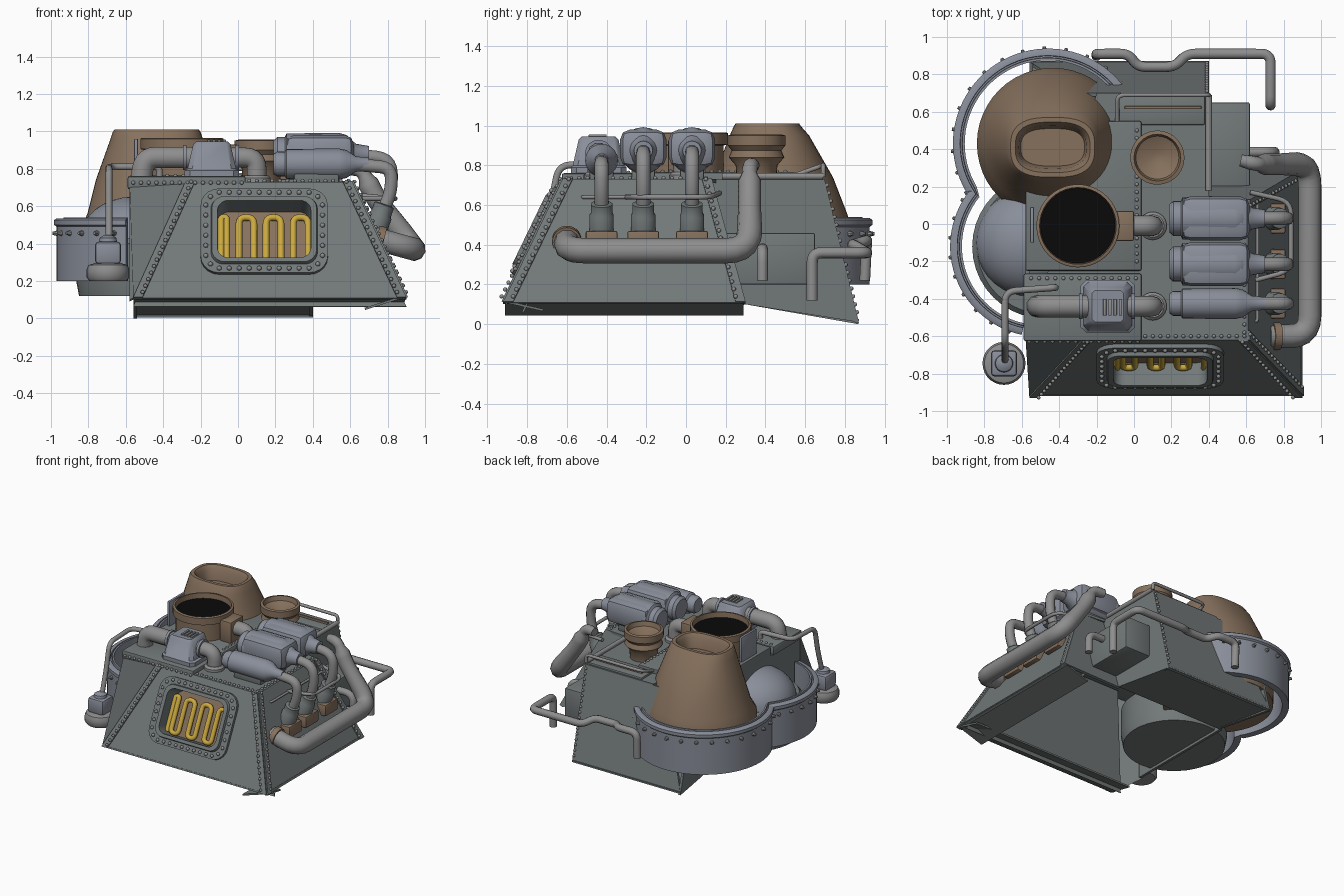
import bpy, bmesh
from math import sin, cos, pi, radians
from mathutils import Vector as V, Matrix as M

if "Cube" in bpy.data.objects:
    bpy.data.objects.remove(bpy.data.objects["Cube"])

def mat(name, c):
    m = bpy.data.materials.new(name)
    m.diffuse_color = (*c, 1)
    m.use_nodes = True
    m.node_tree.nodes["Principled BSDF"].inputs["Base Color"].default_value = m.diffuse_color
    return m
HULL = mat("hull_grey", (.17, .19, .19)); STEEL = mat("blue_steel", (.25, .27, .32))
RUST = mat("rust", (.24, .165, .11)); GOLD = mat("gold", (.6, .4, .05))
BLACK = mat("black", (.003, .003, .003)); PIPE = mat("pipe_grey", (.27, .27, .27))

def add(name, me, m, smooth=True):
    o = bpy.data.objects.new(name, me)
    bpy.context.collection.objects.link(o)
    me.materials.clear(); me.materials.append(m)
    if smooth:
        bpy.ops.object.select_all(action='DESELECT')
        o.select_set(True); bpy.context.view_layer.objects.active = o
        bpy.ops.object.shade_smooth_by_angle(angle=radians(38))
    return o

def finish(name, bm, m, smooth=True):
    bmesh.ops.recalc_face_normals(bm, faces=bm.faces[:])
    me = bpy.data.meshes.new(name); bm.to_mesh(me); bm.free()
    return add(name, me, m, smooth)

def loft(name, rings, m, caps=(True, True), smooth=True):
    bm = bmesh.new()
    vs = [[bm.verts.new(p) for p in r] for r in rings]
    n = len(vs[0])
    for a, b in zip(vs, vs[1:]):
        for i in range(n):
            bm.faces.new((a[i], a[(i+1) % n], b[(i+1) % n], b[i]))
    if caps[0]: bm.faces.new(vs[0])
    if caps[1]: bm.faces.new(vs[-1])
    return finish(name, bm, m, smooth)

def lathe(name, prof, loc, m, axis=(0, 0, 1), n=28):
    q = V((0, 0, 1)).rotation_difference(V(axis))
    return loft(name, [[q @ V((r*cos(2*pi*i/n), r*sin(2*pi*i/n), h)) + V(loc) for i in range(n)] for r, h in prof], m)

def box(name, x, y, z, m, bevel=.01):
    bm = bmesh.new()
    bmesh.ops.create_cube(bm, size=1)
    for v in bm.verts:
        v.co = [(a[0]+a[1])/2 + c*(a[1]-a[0]) for a, c in zip((x, y, z), v.co)]
    if bevel:
        bmesh.ops.bevel(bm, geom=bm.edges[:], offset=bevel, segments=2, affect='EDGES', profile=.5)
    return finish(name, bm, m)

def panel(name, pts, m=HULL, t=.02, lift=0, centre=(0, 0, .35)):
    pts = [V(p) for p in pts]
    n = (pts[1]-pts[0]).cross(pts[2]-pts[0]).normalized()
    if n.dot(pts[0]-V(centre)) < 0: n = -n
    return loft(name, [[p+n*lift for p in pts], [p+n*(lift-t) for p in pts]], m, smooth=False)

def tube(name, pts, r, m=PIPE, rad=.07, taper=None):
    pts = [V(p) for p in pts]; out = [(pts[0], 0)]
    for i in range(1, len(pts)-1):
        p = pts[i]; a, b = pts[i-1]-p, pts[i+1]-p
        k = min(rad, a.length*.48, b.length*.48)
        a, b = p+a.normalized()*k, p+b.normalized()*k
        out += [(a*(1-t)**2 + p*2*t*(1-t) + b*t*t, i) for t in (0, .2, .4, .6, .8, 1)]
    out.append((pts[-1], len(pts)-1))
    cu = bpy.data.curves.new(name, 'CURVE'); cu.dimensions = '3D'
    cu.bevel_depth = r; cu.bevel_resolution = 3; cu.use_fill_caps = True
    s = cu.splines.new('POLY'); s.points.add(len(out)-1)
    for sp, (p, i) in zip(s.points, out):
        sp.co = (*p, 1); sp.radius = taper[i] if taper else 1
    tmp = bpy.data.objects.new("tmp", cu); bpy.context.collection.objects.link(tmp)
    me = bpy.data.meshes.new_from_object(tmp.evaluated_get(bpy.context.evaluated_depsgraph_get()))
    bpy.data.objects.remove(tmp)
    return add(name, me, m)

def rivets(name, lines, r=.011, step=.042, m=PIPE):
    bm = bmesh.new()
    for a, b in lines:
        a, b = V(a), V(b); n = max(1, round((b-a).length/step))
        for i in range(n+1):
            bmesh.ops.create_uvsphere(bm, u_segments=8, v_segments=5, radius=r, matrix=M.Translation(a.lerp(b, i/n)))
    return finish(name, bm, m)

# --- armoured hull panels, open underneath
A, B, A2, B2 = (-.56, -.92, .11), (.9, -.92, .11), (-.28, -.62, .73), (.61, -.62, .73)
C, C2 = (.9, .3, .11), (.61, .13, .73)
front = panel("front_panel", [A, B, B2, A2])
panel("front_inner_wall", [A, B, B2, A2], t=.01, lift=-.105)
panel("front_lip", [A, B, (.88, -.72, .065), (-.56, -.72, .065)], t=.012)
panel("right_panel", [B, C, C2, B2])
panel("left_front_panel", [A, A2, (-.58, -.61, .73), (-.58, -.61, .1)])
panel("left_wall", [(-.58, -.61, .1), (-.58, .3, .1), (-.58, .3, .7), (-.58, -.61, .7)])
panel("left_rear_wall", [(-.56, .3, .1), (-.56, .87, 0), (-.56, .77, .4), (-.56, .3, .4)])
panel("right_rear_corner", [C, C2, (.39, .13, .73), (.39, .3, .1)])
panel("rear_side_wall", [(.4, .13, .72), (.4, .3, .1), (.4, .87, .01), (.4, .7, .72)])
panel("rear_panel", [(-.56, .87, .01), (.4, .87, .01), (.4, .7, .72), (-.3, .7, .72)])
panel("rear_floor", [(-.56, .3, .1), (.4, .3, .1), (.4, .87, .015), (-.56, .87, .015)], t=.01)
panel("roof", [(-.56, -.62, .73), (.61, -.62, .73), (.61, .13, .73), (.4, .15, .73), (.4, .7, .73), (-.2, .7, .73)])
panel("side_skirt", [(.9, -.91, .115), (.9, .29, .115), (.68, .29, .045), (.68, -.91, .045)], t=.012)
box("raised_deck_front", (-.59, .04), (-.625, -.265), (.69, .76), HULL)
box("raised_deck_rear", (-.58, .04), (-.25, .55), (.69, .765), HULL)
box("rear_side_box", (.38, .62), (.2, .65), (.2, .46), HULL)
box("roof_rear_hatch", (-.09, .38), (.53, .69), (.72, .745), HULL)
box("roof_slot", (-.05, .36), (.615, .63), (.74, .76), RUST, .003)

# --- edge strips and rivets
def strip(name, p, q, dx, dy):
    d = V((dx, dy, 0))
    panel(name, [p, q, V(q)+d, V(p)+d], t=.014, lift=.01)
strip("front_strip_left", A, A2, .05, 0); strip("front_strip_right", B, B2, -.05, 0)
strip("side_strip_front", B, B2, 0, .05); strip("side_strip_rear", C, C2, 0, -.05)
def shift(p, *d): return V(p)+V(d)
rivets("edge_rivets", [(shift(A, .05, -.008, .03), shift(A2, .03, -.012, 0)), (shift(B, -.05, -.008, .03), shift(B2, -.03, -.012, 0)),
    (shift(B, -.002, .05, .03), shift(B2, .012, .03, 0)), (shift(C, -.002, -.05, .03), shift(C2, .012, -.03, 0)),
    ((.39, .86, .06), (.39, .71, .7)), ((-.56, -.628, .725), (.02, -.628, .725)), ((.06, -.6, .735), (.59, -.6, .735)),
    ((.59, -.58, .735), (.59, .1, .735)), ((-.55, -.29, .762), (.01, -.29, .762)), ((.015, -.2, .767), (.015, .5, .767))])

# --- front window, built in the plane of the front panel
W = M(((1, 0, 0, .14), (0, .435, -.9, -.752), (0, .9, .435, .46), (0, 0, 0, 1)))
def rrect(hw, hh, r, w):
    return [W @ V((sx*(hw-r)+r*cos(a), sy*(hh-r)+r*sin(a), w))
            for k, (sx, sy) in enumerate(((1, 1), (-1, 1), (-1, -1), (1, -1)))
            for a in [(k+j/5)*pi/2 for j in range(6)]]
cutter = loft("window_cutter", [rrect(.26, .18, .06, -.08), rrect(.26, .18, .06, .1)], HULL)
mod = front.modifiers.new("window", 'BOOLEAN'); mod.object = cutter; mod.operation = 'DIFFERENCE'; mod.solver = 'EXACT'
bpy.context.view_layer.objects.active = front
bpy.ops.object.modifier_apply(modifier="window")
bpy.data.objects.remove(cutter)
loft("window_frame", [rrect(h, v, r, w) for h, v, r, w in ((.34, .25, .1, -.015), (.34, .25, .1, .022), (.285, .2, .07, .022),
    (.28, .195, .07, .042), (.25, .17, .06, .042), (.245, .165, .06, -.095))], HULL, (False, False))
loft("window_back", [rrect(.26, .18, .06, -.09), rrect(.26, .18, .06, -.1)], RUST)
rivets("window_rivets", [(W @ V(a), W @ V(b)) for a, b in [((-.24, s*.225, .025), (.24, s*.225, .025)) for s in (1, -1)]
    + [((s*.312, -.15, .025), (s*.312, .15, .025)) for s in (1, -1)] + [((s*.287, t*.2, .025),)*2 for s in (1, -1) for t in (1, -1)]], .013, .055)
coil = []
for i in range(4):
    x = -.25 + i*.145
    coil += [(x-.04, -.15, -.055), (x-.04, .115, -.055), (x+.04, .115, -.055), (x+.04, -.15, -.055)]
tube("heating_coil", [W @ V((max(-.23, p[0]+.01), p[1], p[2])) for p in coil], .018, GOLD, .045)

# --- twin-lobed side skirt wall
outline = [((-.46, .43), .49, radians(35+i*176/40)) for i in range(41)] + [((-.5, -.12), .465, radians(141+i*117/28)) for i in range(29)]
def at(c, r, a, z): return V((c[0]+r*cos(a), c[1]+r*sin(a), z))
sec = [(.005, .2), (.005, .49), (.018, .5), (.018, .525), (.005, .535), (-.02, .535), (-.022, .515), (-.03, .515), (-.032, .54), (-.045, .54), (-.045, .2)]
loft("lobe_wall", [[at(c, r+d, a, z) for d, z in sec] for c, r, a in outline], STEEL)
bm = bmesh.new()
for c, r, a in outline[1::3]:
    p = at(c, r+.012, a, .455)
    rot = V((0, 0, 1)).rotation_difference(V((cos(a), sin(a), 0))).to_matrix().to_4x4()
    bmesh.ops.create_cone(bm, cap_ends=True, segments=8, radius1=.018, radius2=.008, depth=.035, matrix=M.Translation(p) @ rot)
finish("lobe_studs", bm, PIPE)
lathe("front_lobe_drum", [(.37, .12), (.385, .2), (.385, .4), (.36, .43)], (-.48, -.12, 0), HULL, n=40)
lathe("dome", [(.285*cos(t*pi/16)+.002, .42+.23*sin(t*pi/16)) for t in range(9)], (-.56, -.1, 0), STEEL, n=36)

# --- big funnel with an oval mouth
def oval(rx, ry, cy, z, e):
    def f(v): return abs(v)**(2/e)*(1 if v > 0 else -1)
    return [V((-.435+rx*f(cos(t)), cy+ry*f(sin(t)), z)) for t in [2*pi*i/48 for i in range(48)]]
loft("funnel", [oval(*s) for s in ((.4, .4, .43, .2, 2), (.405, .405, .43, .48, 2), (.37, .37, .44, .56, 2), (.325, .3, .44, .74, 2.1),
    (.25, .2, .42, .95, 2.5), (.235, .17, .41, .995, 2.7), (.225, .16, .41, 1.01, 2.8), (.2, .135, .41, 1.01, 2.8), (.18, .115, .41, .98, 2.8), (.17, .1, .41, .9, 2.8))], RUST)

# --- round hatch well, small cup and fittings
lathe("hatch_well", [(.2, .75), (.2, .9), (.222, .905), (.222, .96), (.215, .965), (.205, .965), (.2, .9)], (-.3, -.01, 0), RUST, n=40)
lathe("hatch_dark", [(.2, .91), (.2, .925)], (-.3, -.01, 0), BLACK, n=40)
box("hatch_hinge", (-.1, .0), (-.09, .07), (.76, .93), RUST)
box("hatch_side_plate", (-.555, -.535), (-.1, .09), (.76, .96), STEEL, .004)
tube("hatch_pipe", [(-.02, -.01, .86), (.1, -.01, .86), (.1, -.01, .73)], .055)
lathe("small_cup", [(.1, .72), (.105, .8), (.14, .84), (.125, .875), (.145, .9), (.145, .95), (.125, .955), (.115, .92), (.03, .88)], (.125, .355, 0), RUST)

# --- front gearbox with elbow pipes
loft("gearbox", [[V((-.14+sx*hx, -.44+sy*hy, z)) for sx, sy in ((-1, -.8), (-.8, -1), (.8, -1), (1, -.8), (1, .8), (.8, 1), (-.8, 1), (-1, .8))]
    for hx, hy, z in ((.145, .14, .76), (.145, .14, .79), (.13, .13, .8), (.1, .1, .93), (.085, .085, .945))], STEEL)
for i in range(4):
    box("gearbox_vent", (-.165+i*.028, -.148+i*.028), (-.49, -.4), (.935, .955), PIPE, .003)
tube("gearbox_pipe_left", [(-.52, -.44, .73), (-.5, -.44, .86), (-.22, -.44, .86)], .06, rad=.14)
tube("gearbox_pipe_right", [(-.05, -.44, .86), (.1, -.44, .86), (.1, -.44, .73)], .055, rad=.1)
for x in (-.285, -.005):
    lathe("pipe_flange", [(.068, -.01), (.068, .01)], (x, -.44, .86), STEEL, (1, 0, 0))
for y in (-.44, -.01):
    lathe("roof_flange", [(.075, .73), (.075, .75), (.06, .765)], (.1, y, 0), PIPE)

# --- three mufflers with down pipes
for y, r, z, small in ((.03, .117, .875, 0), (-.215, .117, .875, 0), (-.425, .083, .825, 1)):
    lathe("muffler", [(r*.65, .19), (r*.8, .21), (r*.8, .25), (r*.97, .26), (r, .54), (r*.9, .58), (r*.5, .63), (r*.4, .7)], (0, y, z), STEEL, (1, 0, 0), 20)
    if not small:
        box("muffler_casing", (.25, .62), (y-.117, y+.117), (.79, .98), STEEL, .05)
    box("muffler_foot", (.3, .54), (y-.06, y+.06), (.72, .8), HULL)
    tube("down_pipe", [(.6, y, z), (.82, y, z-.02), (.82, y, .68), (.77, y, .56)], .036, rad=.13)
    lathe("boot", [(.062, -.09), (.062, .02), (.055, .03), (.055, .08), (.045, .085)], (.755, y, .53), HULL, (.35, 0, 1), 18)
    box("boot_base", (.64, .81), (y-.08, y+.08), (.38, .47), RUST)
tube("muffler_brace", [(.62, .17, .66), (.84, .12, .64), (.84, -.25, .64), (.65, -.3, .64)], .013)
tube("side_rail", [(.63, -.52, .64), (.66, -.52, .64), (.66, .12, .64), (.63, .12, .64)], .009, rad=.03)

# --- large side exhaust
tube("side_exhaust", [(.72, -.6, .43), (.94, -.6, .37), (.94, .32, .37), (.73, .32, .65), (.66, .32, .8), (.57, .34, .8)], .064, rad=.12, taper=[1, 1, 1, .9, .6, .5])
lathe("exhaust_collar", [(.073, -.02), (.073, .02)], (.76, -.6, .42), RUST, (1, 0, -.25))

# --- rear pipes and roof rails
tube("rear_pipe", [(-.2, .9, .22), (-.2, .91, .42), (-.03, .91, .42), (.02, .84, .4), (.22, .84, .4), (.28, .91, .36), (.73, .91, .36), (.73, .635, .36), (.73, .635, .12)], .028, rad=.05)
tube("rear_corner_pipe", [(.6, .385, .38), (.75, .385, .38), (.75, .385, .22)], .028)
tube("rear_roof_rail", [(-.09, .52, .74), (-.09, .69, .8), (.4, .69, .8), (.4, .69, .74)], .012, rad=.04)
tube("roof_side_conduit", [(.4, .69, .745), (.4, .18, .745)], .018)

# --- hanging lamp on its bracket
tube("lamp_arm", [(-.69, -.74, .4), (-.69, -.68, .6), (-.69, -.64, .8), (-.69, -.36, .81), (-.42, -.34, .81), (-.42, -.34, .75)], .018, rad=.06)
lathe("lamp_disc", [(.1, .2), (.115, .22), (.115, .26), (.105, .285), (.07, .295)], (-.695, -.745, 0), PIPE)
box("lamp_box", (-.765, -.625), (-.815, -.675), (.29, .41), STEEL, .02)
lathe("lamp_cap", [(.05, .4), (.045, .43), (.02, .445)], (-.695, -.745, 0), STEEL)
